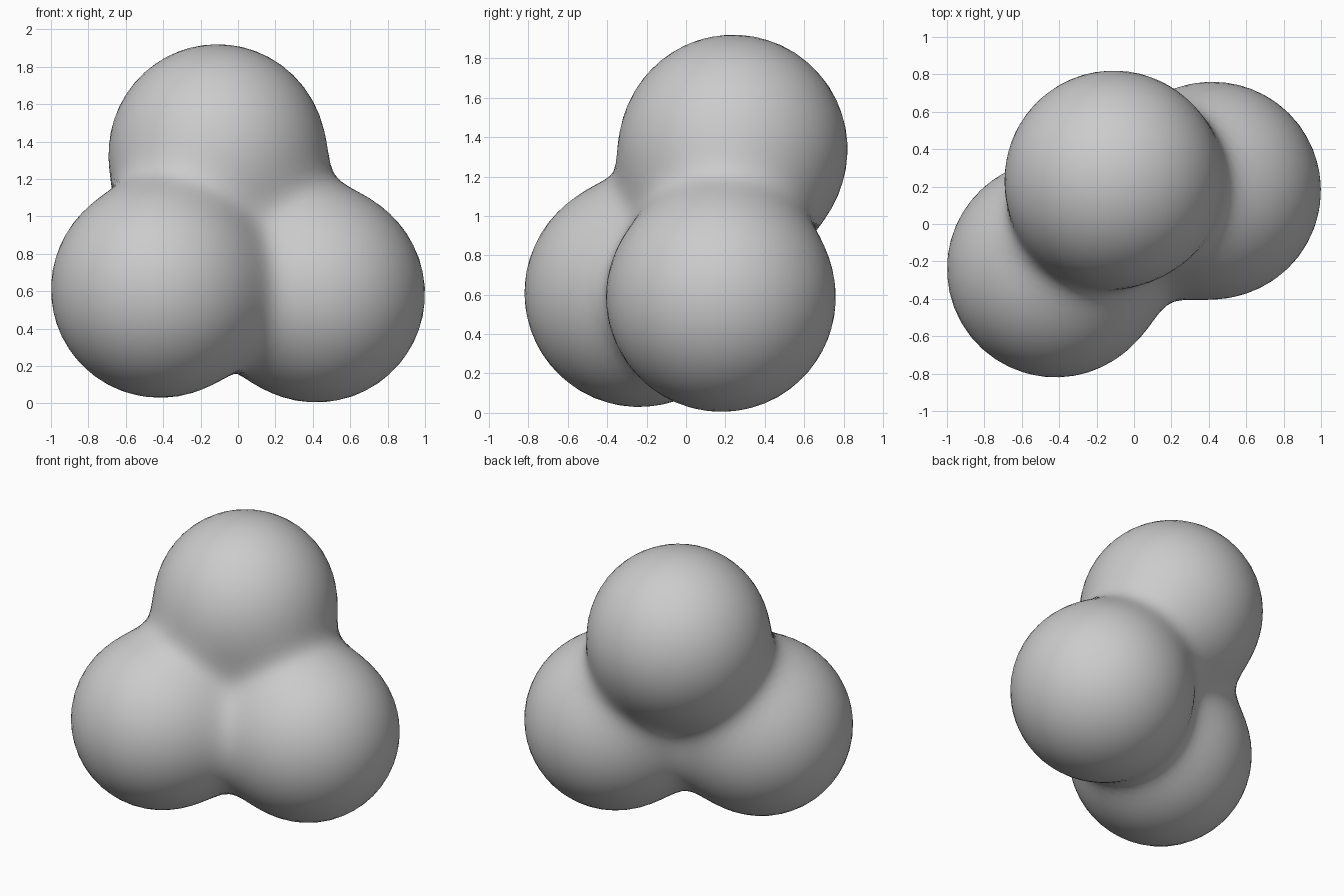
import bpy
import bmesh
import math
from mathutils import Vector

cube = bpy.data.objects.get("Cube")
if cube:
    bpy.data.objects.remove(cube, do_unlink=True)

# Three equal lobes that melt into each other
RADIUS = 0.58
BLEND = 0.09
LOBES = [Vector((-0.42, -0.24, 0.61)),
         Vector((0.42, 0.18, 0.585)),
         Vector((-0.11, 0.24, 1.34))]
MIDDLE = sum(LOBES, Vector()) / len(LOBES)


def distance(point):
    """Smoothly blended distance to the three lobes."""
    total = sum(math.exp((RADIUS - (point - c).length) / BLEND) for c in LOBES)
    return -BLEND * math.log(total)


def surface_point(direction):
    """Walk out from the middle to the blended surface."""
    near, far = 0.0, 2.0
    for _ in range(24):
        mid = (near + far) / 2
        if distance(MIDDLE + direction * mid) < 0:
            near = mid
        else:
            far = mid
    return MIDDLE + direction * near


# Blended body: a sphere pushed out onto the lobes
bm = bmesh.new()
bmesh.ops.create_icosphere(bm, subdivisions=5, radius=1)
for v in bm.verts:
    v.co = surface_point(v.co.normalized())
for f in bm.faces:
    f.smooth = True
mesh = bpy.data.meshes.new("three_lobed_blob")
bm.to_mesh(mesh)
bm.free()
blob = bpy.data.objects.new("three_lobed_blob", mesh)
bpy.context.collection.objects.link(blob)

# Plain grey
grey = bpy.data.materials.new("light_grey")
grey.use_nodes = True
colour = (0.6, 0.6, 0.6, 1)
grey.diffuse_color = colour
grey.node_tree.nodes["Principled BSDF"].inputs["Base Color"].default_value = colour
mesh.materials.append(grey)
